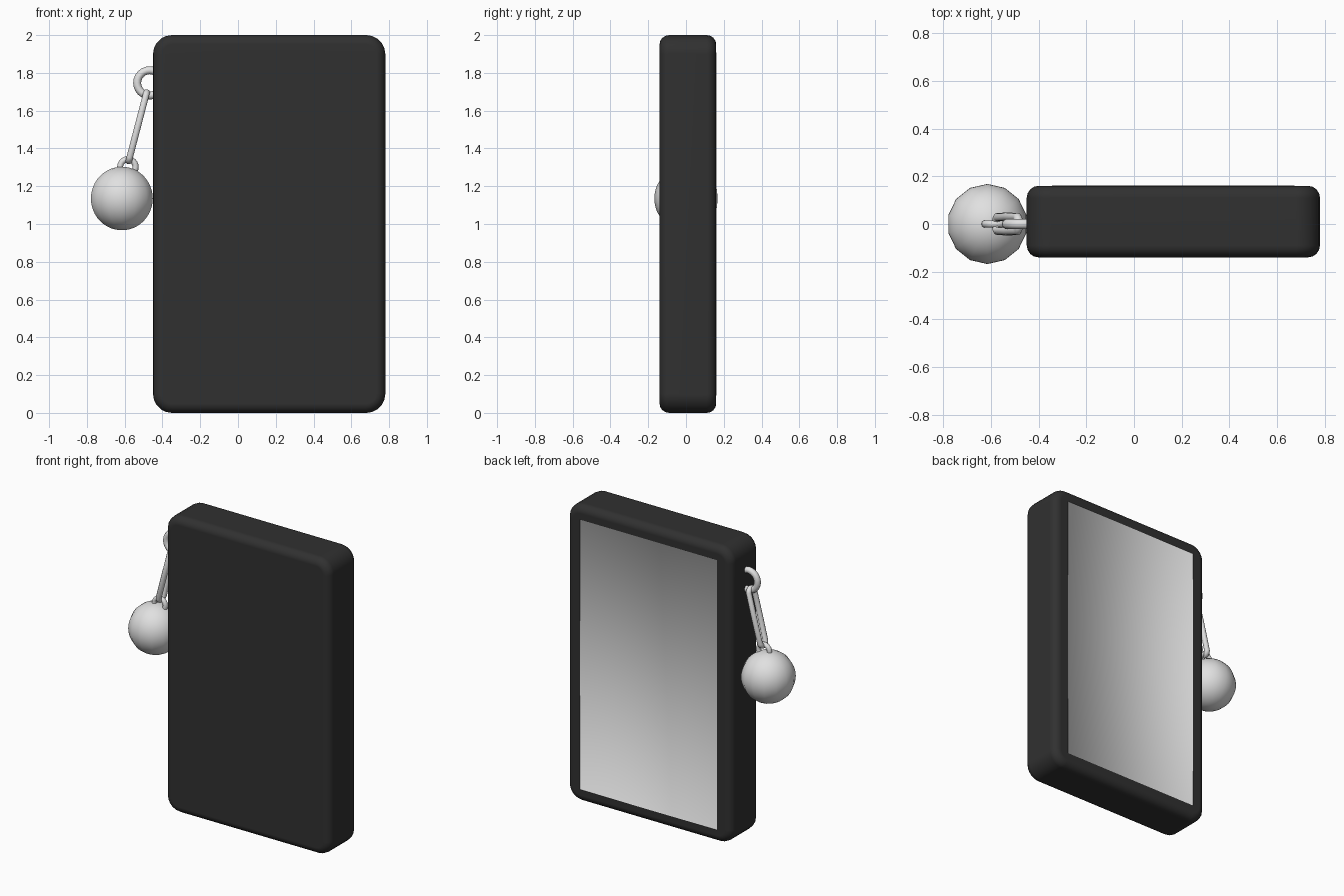
import bpy, bmesh, math
from mathutils import Matrix, Vector

if "Cube" in bpy.data.objects:
    bpy.data.objects.remove(bpy.data.objects["Cube"])


def material(name, rgb):
    m = bpy.data.materials.new(name)
    m.diffuse_color = (*rgb, 1)
    m.use_nodes = True
    m.node_tree.nodes["Principled BSDF"].inputs["Base Color"].default_value = m.diffuse_color
    return m


DARK = material("dark casing", (0.03, 0.03, 0.03))
GREY = material("light grey", (0.75, 0.75, 0.75))


def finish(bm, name, mat):
    bmesh.ops.recalc_face_normals(bm, faces=bm.faces)
    me = bpy.data.meshes.new(name)
    bm.to_mesh(me)
    bm.free()
    for p in me.polygons:
        p.use_smooth = True
    me.materials.append(mat)
    ob = bpy.data.objects.new(name, me)
    bpy.context.collection.objects.link(ob)
    return ob


def loop(name, centre, major, minor, rot, stretch=0.0, seg=24, sides=10):
    """Torus, optionally pulled apart along local x into a long chain link."""
    bm = bmesh.new()
    grid = []
    for i in range(seg):
        a = 2 * math.pi * i / seg
        push = stretch / 2 * (1 if math.cos(a) > 1e-4 else -1 if math.cos(a) < -1e-4 else 0)
        row = []
        for j in range(sides):
            b = 2 * math.pi * j / sides
            r = major + minor * math.cos(b)
            row.append(bm.verts.new((r * math.cos(a) + push, r * math.sin(a), minor * math.sin(b))))
        grid.append(row)
    for i in range(seg):
        for j in range(sides):
            k, l = (i + 1) % seg, (j + 1) % sides
            bm.faces.new((grid[i][j], grid[k][j], grid[k][l], grid[i][l]))
    bm.transform(Matrix.Translation(centre) @ rot)
    return finish(bm, name, GREY)


# Casing: slab with rounded corners and softened rims
X0, X1, Y0, Y1 = -0.45, 0.78, -0.14, 0.16
bm = bmesh.new()
bmesh.ops.create_cube(bm, size=1, matrix=Matrix.Translation(((X0 + X1) / 2, (Y0 + Y1) / 2, 1))
                      @ Matrix.Diagonal((X1 - X0, Y1 - Y0, 2, 1)))
corners = [e for e in bm.edges if abs((e.verts[0].co - e.verts[1].co).y) > 0.1]
bmesh.ops.bevel(bm, geom=corners, offset=0.1, segments=5, profile=0.5, affect='EDGES')
rims = [e for e in bm.edges if abs((e.verts[0].co - e.verts[1].co).y) < 1e-4]
bmesh.ops.bevel(bm, geom=rims, offset=0.05, segments=4, profile=0.5, affect='EDGES')
casing = finish(bm, "casing", DARK)
casing.modifiers.new("even shading", 'WEIGHTED_NORMAL')

# Screen: thin plate on the back with a tiny raised lip, smooth shaded
bm = bmesh.new()
bmesh.ops.create_grid(bm, x_segments=1, y_segments=1, size=0.5,
                      matrix=Matrix.Translation(((X0 + X1) / 2, Y1 + 0.004, 1))
                      @ Matrix.Rotation(-math.pi / 2, 4, 'X')
                      @ Matrix.Diagonal((1.02, 1.82, 1, 1)))
bmesh.ops.inset_region(bm, faces=bm.faces[:], thickness=0.003, depth=0, use_boundary=True)
for v in bm.verts:
    if not v.is_boundary:
        v.co.y -= 0.003
screen = finish(bm, "screen", GREY)
if screen.data.polygons[0].normal.y < 0:
    screen.data.flip_normals()

# Charm: ring in the casing side, long link, small ring and ball
upright = Matrix.Rotation(math.pi / 2, 4, 'X')
loop("casing_ring", (-0.467, 0, 1.747), 0.067, 0.021, upright)
loop("long_link", (-0.531, 0, 1.515), 0.030, 0.018,
     Matrix.Rotation(math.radians(-75.4), 4, 'Y'), stretch=0.314)
loop("ball_ring", (-0.583, 0, 1.302), 0.041, 0.016, upright)

bm = bmesh.new()
bmesh.ops.create_uvsphere(bm, u_segments=14, v_segments=24, radius=0.168,
                          matrix=Matrix.Translation((-0.615, 0, 1.135)))
finish(bm, "ball", GREY)
